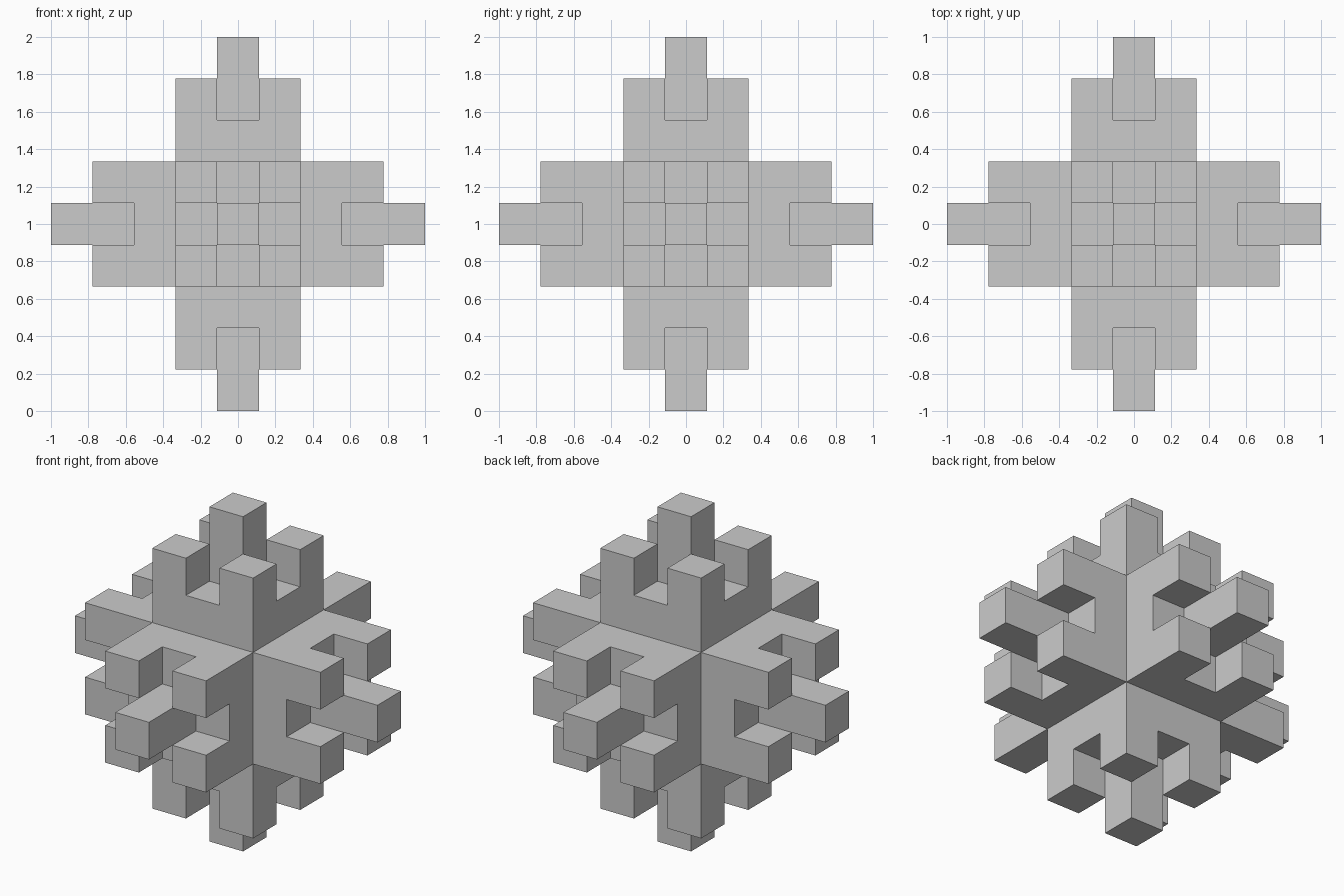
import bpy, bmesh, math
from mathutils import Vector

if "Cube" in bpy.data.objects:
    bpy.data.objects.remove(bpy.data.objects["Cube"])

U = 2 / 9                      # edge of one small cube; model is 9 cubes wide
R = (-1, 0, 1)

# Solid 3x3x3 core
cells = {(x, y, z) for x in R for y in R for z in R}

# Six arms: full 3x3 layer, then four corner prongs, then a centre spike
for axis in range(3):
    for sign in (-1, 1):
        def put(a, b, d):
            c = [a, b]
            c.insert(axis, sign * d)
            cells.add(tuple(c))
        for a in R:
            for b in R:
                put(a, b, 2)
                if abs(a) == abs(b):
                    put(a, b, 3)
        put(0, 0, 4)

# Skin only the exposed cube sides
bm = bmesh.new()
verts = {}


def vert(p):
    key = tuple(round(2 * v) for v in p)
    if key not in verts:
        verts[key] = bm.verts.new(p * U + Vector((0, 0, 1)))
    return verts[key]


for cell in cells:
    for axis in range(3):
        for sign in (-1, 1):
            n = Vector((0, 0, 0))
            n[axis] = sign
            if tuple(int(c + d) for c, d in zip(cell, n)) in cells:
                continue
            t = Vector((0, 0, 0))
            t[(axis + 1) % 3] = 1
            s = n.cross(t)
            mid = Vector(cell) + n / 2
            bm.faces.new([vert(mid + (t * i + s * j) / 2)
                          for i, j in ((-1, -1), (1, -1), (1, 1), (-1, 1))])

# Merge coplanar squares into clean flat faces
bmesh.ops.dissolve_limit(bm, angle_limit=math.radians(1),
                         verts=bm.verts[:], edges=bm.edges[:])
mesh = bpy.data.meshes.new("cube_snowflake")
bm.to_mesh(mesh)
bm.free()
obj = bpy.data.objects.new("cube_snowflake", mesh)
bpy.context.collection.objects.link(obj)
